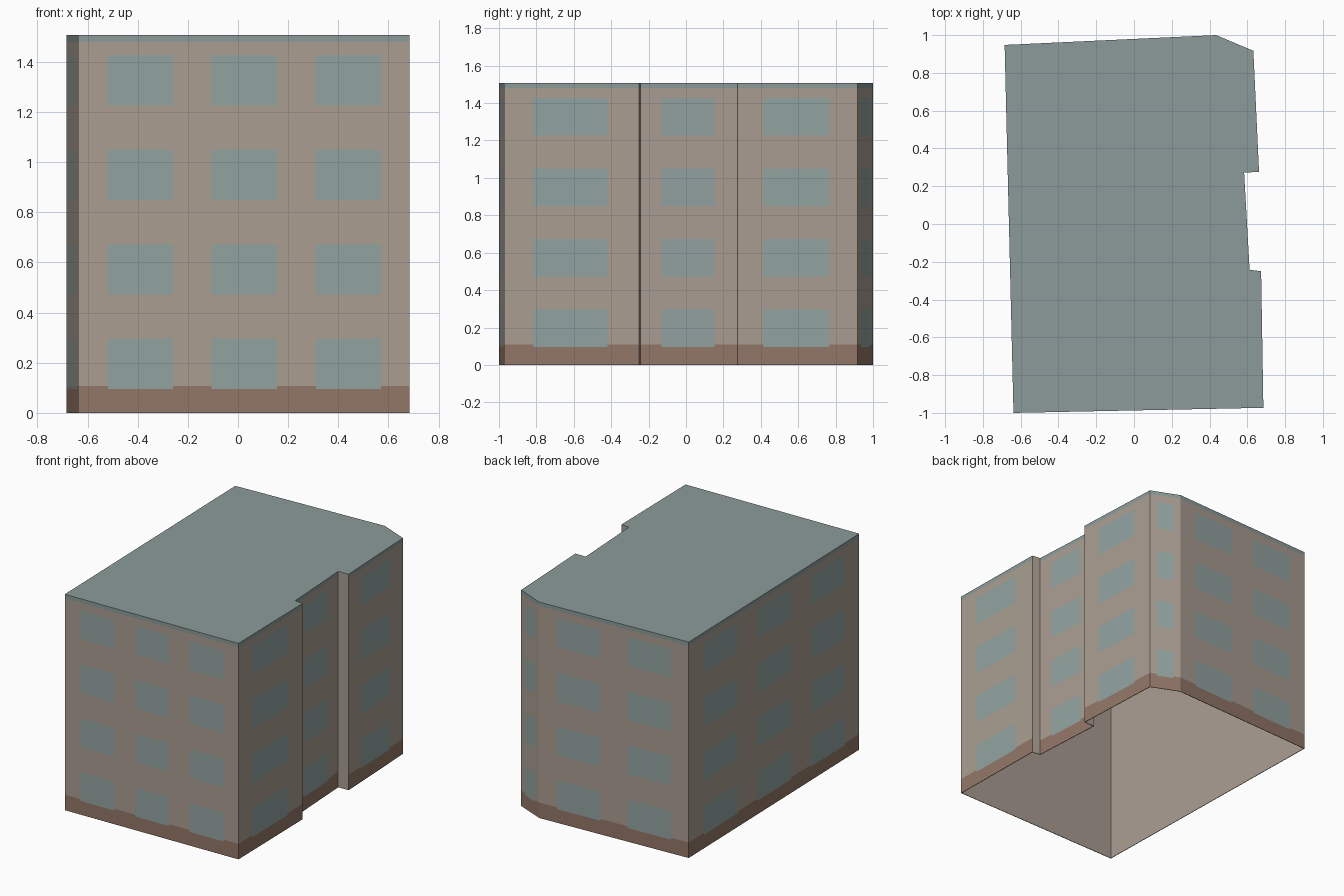
import bpy
from mathutils import Vector

cube = bpy.data.objects.get("Cube")
if cube:
    bpy.data.objects.remove(cube, do_unlink=True)

HEIGHT = 1.508
BASE_TOP = 0.108
TRIM_BOTTOM = 1.48
STOREYS = 4
SKIN = 0.004


def material(name, rgb):
    mat = bpy.data.materials.new(name)
    mat.use_nodes = True
    mat.diffuse_color = (*rgb, 1)
    mat.node_tree.nodes["Principled BSDF"].inputs["Base Color"].default_value = (*rgb, 1)
    return mat


plaster = material("beige_plaster", (0.40, 0.34, 0.287))
glass = material("window_grey_blue", (0.287, 0.366, 0.356))
plinth = material("brown_plinth", (0.292, 0.184, 0.138))
roofing = material("roof_grey_green", (0.26, 0.33, 0.32))


def add_mesh(name, verts, faces, mats, slots=None):
    mesh = bpy.data.meshes.new(name)
    mesh.from_pydata(verts, [], faces)
    for mat in mats:
        mesh.materials.append(mat)
    if slots:
        for poly, slot in zip(mesh.polygons, slots):
            poly.material_index = slot
    mesh.update()
    obj = bpy.data.objects.new(name, mesh)
    bpy.context.collection.objects.link(obj)
    return obj


# Window spans along a wall, as fractions of its length
ONE = [(0.215, 0.765)]
TWO = [(0.12, 0.41), (0.59, 0.88)]
THREE = [(0.09, 0.287), (0.403, 0.60), (0.717, 0.914)]

# Footprint, counterclockwise: wall name, start corner, windows on that wall
# (None marks the plain returns of the recess)
WALLS = [
    ("front_wall", (-0.638, -1.0), THREE),
    ("right_front_wall", (0.685, -0.973), ONE),
    ("recess_front_return", (0.673, -0.25), None),
    ("recess_wall", (0.612, -0.242), ONE),
    ("recess_back_return", (0.583, 0.273), None),
    ("right_back_wall", (0.662, 0.275), ONE),
    ("corner_wall", (0.632, 0.917), ONE),
    ("back_wall", (0.435, 1.0), TWO),
    ("left_wall", (-0.685, 0.948), THREE),
]
corners = [Vector(w[1]) for w in WALLS]
count = len(corners)

# Storey window bands
rows = [(0.095 + i * HEIGHT / STOREYS, 0.297 + i * HEIGHT / STOREYS)
        for i in range(STOREYS)]


def inside(value, spans):
    return any(a < value < b for a, b in spans)


def build_wall(name, start, end, windows):
    """Flat wall cut into a grid, coloured by plinth, window and trim rules."""
    plain = windows is None
    spans = windows or []
    us = sorted({0, 1, *(f for s in spans for f in s)})
    zs = [0, HEIGHT] if plain else sorted(
        {0, BASE_TOP, TRIM_BOTTOM, HEIGHT, *(z for r in rows for z in r)})
    verts = [(*start.lerp(end, u), z) for z in zs for u in us]
    n = len(us)
    faces, slots = [], []
    for j in range(len(zs) - 1):
        for i in range(n - 1):
            k = j * n + i
            faces.append((k, k + 1, k + n + 1, k + n))
            u, z = (us[i] + us[i + 1]) / 2, (zs[j] + zs[j + 1]) / 2
            if plain:
                slot = 0
            elif inside(u, spans) and inside(z, rows):
                slot = 1
            elif z < BASE_TOP:
                slot = 2
            else:
                slot = 3 if z > TRIM_BOTTOM else 0
            slots.append(slot)
    add_mesh(name, verts, faces, [plaster, glass, plinth, roofing], slots)


for i, (name, _, windows) in enumerate(WALLS):
    build_wall(name, corners[i], corners[(i + 1) % count], windows)

# Flat roof
add_mesh("roof", [(*c, HEIGHT) for c in corners], [tuple(range(count))], [roofing])


# Plain inner shell, open at the bottom
def outward(a, b):
    d = (b - a).normalized()
    return Vector((d.y, -d.x))


inner = []
for i, c in enumerate(corners):
    n1 = outward(corners[i - 1], c)
    n2 = outward(c, corners[(i + 1) % count])
    inner.append(c - (n1 + n2) / (1 + n1.dot(n2)) * SKIN)

verts = [(*c, 0) for c in inner] + [(*c, HEIGHT - SKIN) for c in inner]
verts += [(*c, 0) for c in corners]
faces = [tuple(reversed(range(count, 2 * count)))]
for i in range(count):
    j = (i + 1) % count
    faces.append((j, i, i + count, j + count))
    faces.append((i, j, j + 2 * count, i + 2 * count))
add_mesh("inner_shell", verts, faces, [plaster])
